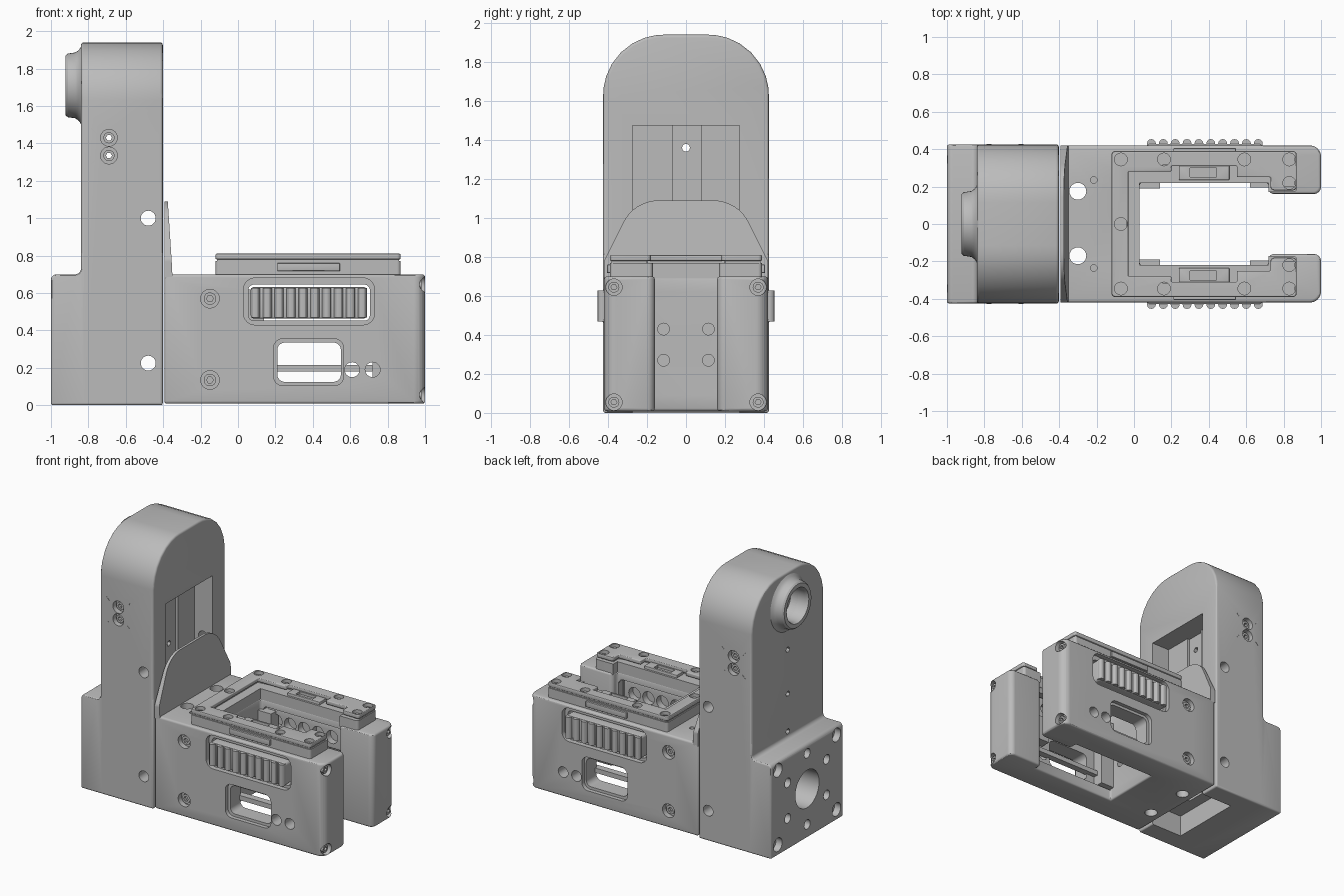
import bpy, bmesh, math
from mathutils import Vector

cube = bpy.data.objects.get("Cube")
if cube:
    bpy.data.objects.remove(cube, do_unlink=True)

grey = bpy.data.materials.new("plain grey")
grey.use_nodes = True
grey.diffuse_color = (0.5, 0.5, 0.5, 1)
grey.node_tree.nodes["Principled BSDF"].inputs["Base Color"].default_value = (0.5, 0.5, 0.5, 1)


def outline(points, steps=8):
    """Turn (a, b) or (a, b, radius) corners into a filleted outline."""
    out, n = [], len(points)
    for i, p in enumerate(points):
        c = Vector(p[:2])
        r = p[2] if len(p) > 2 else 0
        if not r:
            out.append(c)
            continue
        u = (Vector(points[i - 1][:2]) - c).normalized()
        v = (Vector(points[(i + 1) % n][:2]) - c).normalized()
        half = u.angle(v) / 2
        mid = c + (u + v).normalized() * r / math.sin(half)
        a, b = c + u * r / math.tan(half) - mid, c + v * r / math.tan(half) - mid
        out += [mid + a.lerp(b, k / steps).normalized() * r for k in range(steps + 1)]
    return out


def apply_modifiers(ob):
    bpy.ops.object.select_all(action='DESELECT')
    ob.select_set(True)
    bpy.context.view_layer.objects.active = ob
    for m in list(ob.modifiers):
        bpy.ops.object.modifier_apply(modifier=m.name)


def prism(name, axis, points, lo, hi, bevel=0.0):
    """Extrude an outline along an axis, with optional rounded edges."""
    k = "xyz".index(axis)
    bm = bmesh.new()
    rings = []
    for h in (lo, hi):
        ring = []
        for p in outline(points):
            co = list(p)
            co.insert(k, h)
            ring.append(bm.verts.new(co))
        bm.faces.new(ring)
        rings.append(ring)
    for i in range(len(rings[0])):
        bm.faces.new((rings[0][i - 1], rings[0][i], rings[1][i], rings[1][i - 1]))
    bmesh.ops.recalc_face_normals(bm, faces=bm.faces)
    mesh = bpy.data.meshes.new(name)
    bm.to_mesh(mesh)
    bm.free()
    mesh.materials.append(grey)
    ob = bpy.data.objects.new(name, mesh)
    bpy.context.collection.objects.link(ob)
    if bevel:
        m = ob.modifiers.new("round", 'BEVEL')
        m.width, m.segments, m.angle_limit = bevel, 3, math.radians(40)
        m.use_clamp_overlap = False
        apply_modifiers(ob)
    return ob


def rect(a0, a1, b0, b1, r=0.0):
    return [(a0, b0, r), (a1, b0, r), (a1, b1, r), (a0, b1, r)]


def disc(name, axis, a, b, r, lo, hi, sides=24):
    pts = [(a + r * math.cos(2 * math.pi * i / sides), b + r * math.sin(2 * math.pi * i / sides)) for i in range(sides)]
    return prism(name, axis, pts, lo, hi)


def box(name, x0, x1, y0, y1, z0, z1, bevel=0.0):
    return prism(name, "z", rect(x0, x1, y0, y1), z0, z1, bevel)


def combine(ob, others, mode='DIFFERENCE'):
    for other in others:
        m = ob.modifiers.new("bool", 'BOOLEAN')
        m.operation, m.solver, m.object = mode, 'EXACT', other
        apply_modifiers(ob)
        bpy.data.objects.remove(other, do_unlink=True)


def mirrored(half):
    """Close a half outline (y > 0) across y = 0."""
    return half + [(p[0], -p[1], *p[2:]) for p in reversed(half)]


def screw(axis, a, b, face, inward, r=0.045):
    """Add a hollow screw head and return the counterbore cutters."""
    head = disc("screw_head", axis, a, b, r * 0.66, face + inward * 0.02, face + inward * 0.045)
    combine(head, [disc("cut", axis, a, b, r * 0.36, face, face + inward * 0.1, 6)])
    return disc("cut", axis, a, b, r, face - inward * 0.02, face + inward * 0.04)


# Tower: arched column on a wider base
tower = prism("tower", "x", [(-.425, 0), (.425, 0), (.425, 1.94, .31), (-.425, 1.94, .31)], -.84, -.402, .015)
base = prism("tower_base", "y", [(-1, 0), (-.402, 0), (-.402, .82), (-.84, .82), (-.84, .70, .03), (-1, .70, .03)],
             -.425, .425, .012)
combine(tower, [base], 'UNION')
cuts = [box("cut", -.55, -.3, -.275, .275, .12, 1.475),
        box("cut", -.57, -.5, -.07, .08, .12, 1.475),
        box("cut", -.66, -.3, -.275, .275, -.1, .16),
        disc("cut", "x", 0, 1.71, .12, -1.1, -.68, 40),
        disc("cut", "x", 0, .365, .14, -1.1, -.7, 40)]
cuts += [disc("cut", "x", 0, z, .02, -1.1, -.4, 12) for z in (1.36, 1.03, .75)]
cuts += [disc("cut", "x", .265 * math.sin(a), .365 + .265 * math.cos(a), .035, -1.1, -.92)
         for a in [i * math.pi / 3 for i in range(6)]]
cuts += [disc("cut", "x", y, z, .05, -1.1, -.95) for y in (-.345, .345) for z in (.08, .635)]
cuts += [disc("cut", "y", -.48, z, .04, -.6, .6) for z in (.225, 1.0)]
cuts += [disc("cut", "y", -.69, z, .016, -.6, .6, 12) for z in (1.335, 1.43)]
for s in (-1, 1):
    cuts += [screw("y", -.69, z, s * .425, -s) for z in (1.335, 1.43)]
combine(tower, cuts)
for s in (-1, 1):
    for dx in (-1, 1):
        for dz in (-1, 1):
            x, z = -.69 + dx * .085, 1.385 + dz * .085
            prism("tower_mark", "y", [(x - dx * .013, z - dz * .010), (x - dx * .010, z - dz * .013),
                  (x + dx * .013, z + dz * .010), (x + dx * .010, z + dz * .013)], s * .423, s * .427)

# Flared, bored collar at the back of the tower head
collar_profile = [(-.835, .215), (-.85, .19), (-.87, .176), (-.91, .17), (-.922, .16), (-.922, .13), (-.9, .12),
                  (-.78, .12), (-.78, .095), (-.77, .095), (-.77, .12), (-.70, .12), (-.70, .215)]
bm = bmesh.new()
n = 48
rings = [[bm.verts.new((x, r * math.cos(2 * math.pi * i / n), 1.71 + r * math.sin(2 * math.pi * i / n)))
          for x, r in collar_profile] for i in range(n)]
for i in range(n):
    for j in range(len(collar_profile)):
        bm.faces.new((rings[i - 1][j - 1], rings[i][j - 1], rings[i][j], rings[i - 1][j]))
bmesh.ops.recalc_face_normals(bm, faces=bm.faces)
mesh = bpy.data.meshes.new("rear_collar")
bm.to_mesh(mesh)
bm.free()
mesh.materials.append(grey)
bpy.context.collection.objects.link(bpy.data.objects.new("rear_collar", mesh))

# Forked body with an open slot between two arms
body = prism("body", "z", mirrored([(-.394, .42), (1, .42, .06), (1, .16, .04), (.72, .16, .03),
                                    (.72, .22), (.03, .22)]), .008, .70, .015)
cuts = [box("cut", .03, .71, -.27, .27, .09, .62)]
cuts += [disc("cut", "z", -.3, y, .045, -.1, .8) for y in (-.17, .175)]
cuts += [disc("cut", "z", -.215, y, .018, .6, .8, 12) for y in (-.235, .235)]
cuts += [disc("cut", "x", y, z, .03, -.1, .1) for y in (-.115, .115) for z in (.27, .43)]
for s in (-1, 1):
    cuts += [prism("cut", "y", rect(.03, .73, .43, .68, .06), s * .385, s * .5),
             prism("cut", "y", rect(.055, .705, .452, .645, .03), s * .2, s * .5),
             prism("cut", "y", rect(.19, .565, .105, .355, .05), s * .39, s * .5),
             prism("cut", "y", rect(.21, .55, .125, .335, .04), s * .2, s * .5)]
    cuts += [disc("cut", "y", x, .19, .04, s * .2, s * .5) for x in (.61, .72)]
    cuts += [screw("y", -.15, z, s * .42, -s, .05) for z in (.135, .57)]
    cuts += [screw("x", s * .37, z, 1, -1, .042) for z in (.055, .645)]
combine(body, cuts)

# Tapered guard plate standing on the body
guard = prism("guard_plate", "x", [(-.42, .68), (.42, .68), (.42, .78, .05), (.265, 1.09, .2),
                                   (-.265, 1.09, .2), (-.42, .78, .05)], -.394, -.35)
for v in guard.data.vertices:
    if v.co.x > -.36:
        v.co.x -= max(0, v.co.z - .70) * .065

# Top frame in two layers with a shadow gap
lower = mirrored([(-.12, .39, .02), (.87, .39, .02), (.87, .17, .02), (.72, .17), (.72, .22), (.03, .22)])
upper = mirrored([(-.12, .39, .02), (.87, .39, .02), (.87, .18, .02), (.73, .18, .02), (.73, .25), (.55, .25),
                  (.55, .31), (.2, .31), (.2, .28), (-.03, .28)])
prism("frame_lower", "z", lower, .69, .77)
prism("frame_gap", "z", mirrored([(-.112, .382), (.862, .382), (.862, .2), (.74, .2), (.74, .26), (.56, .32),
                                  (.2, .32), (-.04, .29)]), .765, .782)
top = prism("frame_upper", "z", upper, .78, .81, .006)
spots = [(x, s * .345) for x in (-.07, .16, .59, .83) for s in (-1, 1)] + [(.83, -.22), (.83, .22), (-.07, 0)]
combine(top, [screw("z", x, y, .81, -1, .034) for x, y in spots])

# Repeated parts on both sides
for s in (-1, 1):
    # Ribbed push button
    button = prism("side_button", "y", rect(.068, .688, .463, .633, .02), s * .25, s * .428, .008)
    combine(button, [disc("cut", "y", .14 + i * .115, .548, .048, s * .2, s * .3) for i in range(5)])
    for i in range(10):
        prism("button_rib", "z", [(.093 + i * .0635 + .024 * math.cos(a), s * (.43 + .024 * math.sin(a)))
              for a in [k * math.pi / 6 for k in range(12)]], .468, .628)
    # Side tab and latch on the frame
    box("frame_tab", .21, .545, s * .38, s * .405, .718, .76, .003)
    latch = box("frame_latch", .24, .51, s * .235, s * .315, .70, .79, .004)
    combine(latch, [box("cut", .3, .44, s * .25, s * .3, .75, .85)])
    # Rail and end blocks inside the slot
    box("inner_rail", .02, .72, s * .235, s * .285, .18, .215)
    box("slot_corner", .025, .14, s * .19, s * .28, .1, .62)
    box("slot_stop", .62, .725, s * .195, s * .28, .25, .44)

for ob in bpy.context.collection.objects:
    if ob.type == 'MESH':
        bpy.ops.object.select_all(action='DESELECT')
        ob.select_set(True)
        bpy.context.view_layer.objects.active = ob
        bpy.ops.object.shade_smooth_by_angle(angle=math.radians(30))
